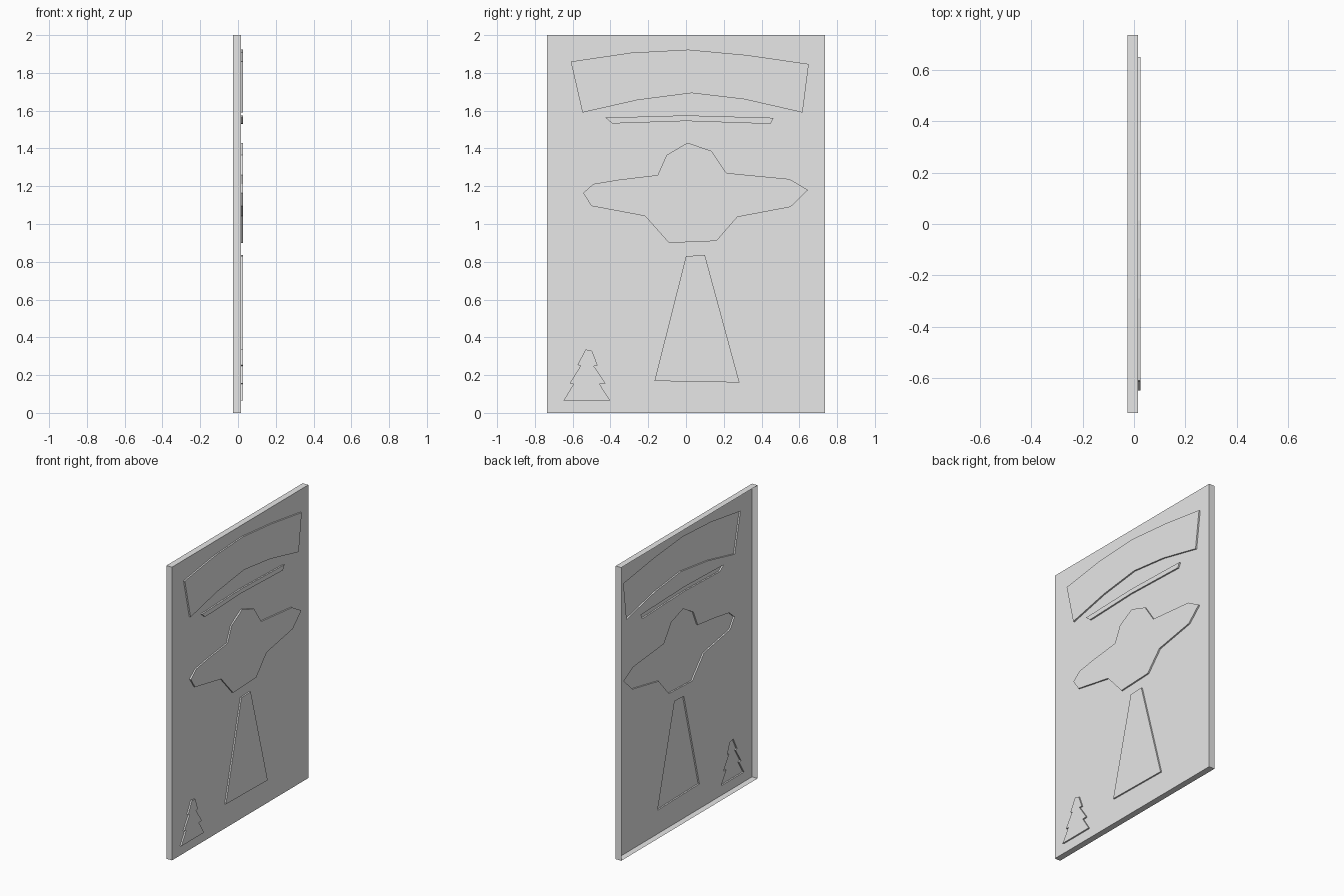
import bpy
import bmesh
from mathutils import Vector

default_cube = bpy.data.objects.get("Cube")
if default_cube:
    bpy.data.objects.remove(default_cube, do_unlink=True)

# Depths of the open back, the panel sheet and the raised shapes
BACK, SHEET, RAISED = -0.026, 0.016, 0.026

grey = bpy.data.materials.new("light grey")
grey.use_nodes = True
grey.diffuse_color = (0.8, 0.8, 0.8, 1)
grey.node_tree.nodes["Principled BSDF"].inputs["Base Color"].default_value = grey.diffuse_color


def make_object(name, bm):
    mesh = bpy.data.meshes.new(name)
    bm.to_mesh(mesh)
    bm.free()
    mesh.materials.append(grey)
    obj = bpy.data.objects.new(name, mesh)
    bpy.context.collection.objects.link(obj)
    return obj


def add_ring(bm, outline, depth):
    return [bm.verts.new((depth, y, z)) for y, z in outline]


def add_walls(bm, rear, front):
    """Join two matching clockwise rings with faces that look outward."""
    for i in range(len(rear)):
        j = (i + 1) % len(rear)
        bm.faces.new((rear[j], rear[i], front[i], front[j]))


# Outlines run clockwise as (y, z)
panel_outline = [(-0.735, 0), (-0.735, 2), (0.735, 2), (0.735, 0)]

shapes = {
    "arched_banner": [
        (-0.61, 1.86), (-0.29, 1.907), (0.013, 1.923), (0.325, 1.894), (0.65, 1.847),
        (0.617, 1.59), (0.31, 1.66), (0.03, 1.693), (-0.257, 1.656), (-0.548, 1.59)],
    "thin_bar": [
        (-0.426, 1.563), (0, 1.575), (0.463, 1.562),
        (0.447, 1.53), (0, 1.545), (-0.39, 1.532)],
    "saucer": [
        (0.008, 1.43), (0.135, 1.387), (0.214, 1.27), (0.548, 1.238), (0.646, 1.18),
        (0.553, 1.09), (0.272, 1.037), (0.161, 0.91), (-0.09, 0.9), (-0.217, 1.042),
        (-0.5, 1.095), (-0.545, 1.164), (-0.49, 1.212), (-0.352, 1.235),
        (-0.15, 1.259), (-0.103, 1.365)],
    "light_beam": [(0, 0.83), (0.1, 0.835), (0.283, 0.161), (-0.167, 0.169)],
    "pine_tree": [
        (-0.532, 0.336), (-0.497, 0.328), (-0.468, 0.251), (-0.489, 0.249),
        (-0.426, 0.156), (-0.458, 0.153), (-0.402, 0.066), (-0.648, 0.066),
        (-0.595, 0.153), (-0.616, 0.156), (-0.558, 0.249), (-0.574, 0.254)],
}

# Panel sheet with an opening behind every raised shape
bm = bmesh.new()
boundary_edges = []
for outline in [panel_outline, *shapes.values()]:
    ring = add_ring(bm, outline, SHEET)
    for i, vert in enumerate(ring):
        boundary_edges.append(bm.edges.new((ring[i - 1], vert)))
bmesh.ops.triangle_fill(bm, edges=boundary_edges, use_beauty=True, normal=Vector((1, 0, 0)))
bm.normal_update()
for face in bm.faces:
    if face.normal.x < 0:
        face.normal_flip()
make_object("panel_sheet", bm)

# Rim around the panel, open at the back
bm = bmesh.new()
add_walls(bm, add_ring(bm, panel_outline, BACK), add_ring(bm, panel_outline, SHEET))
make_object("panel_rim", bm)

# Raised shapes, hollow from behind
for name, outline in shapes.items():
    bm = bmesh.new()
    front = add_ring(bm, outline, RAISED)
    add_walls(bm, add_ring(bm, outline, SHEET), front)
    bm.faces.new(front[::-1])
    make_object(name, bm)
